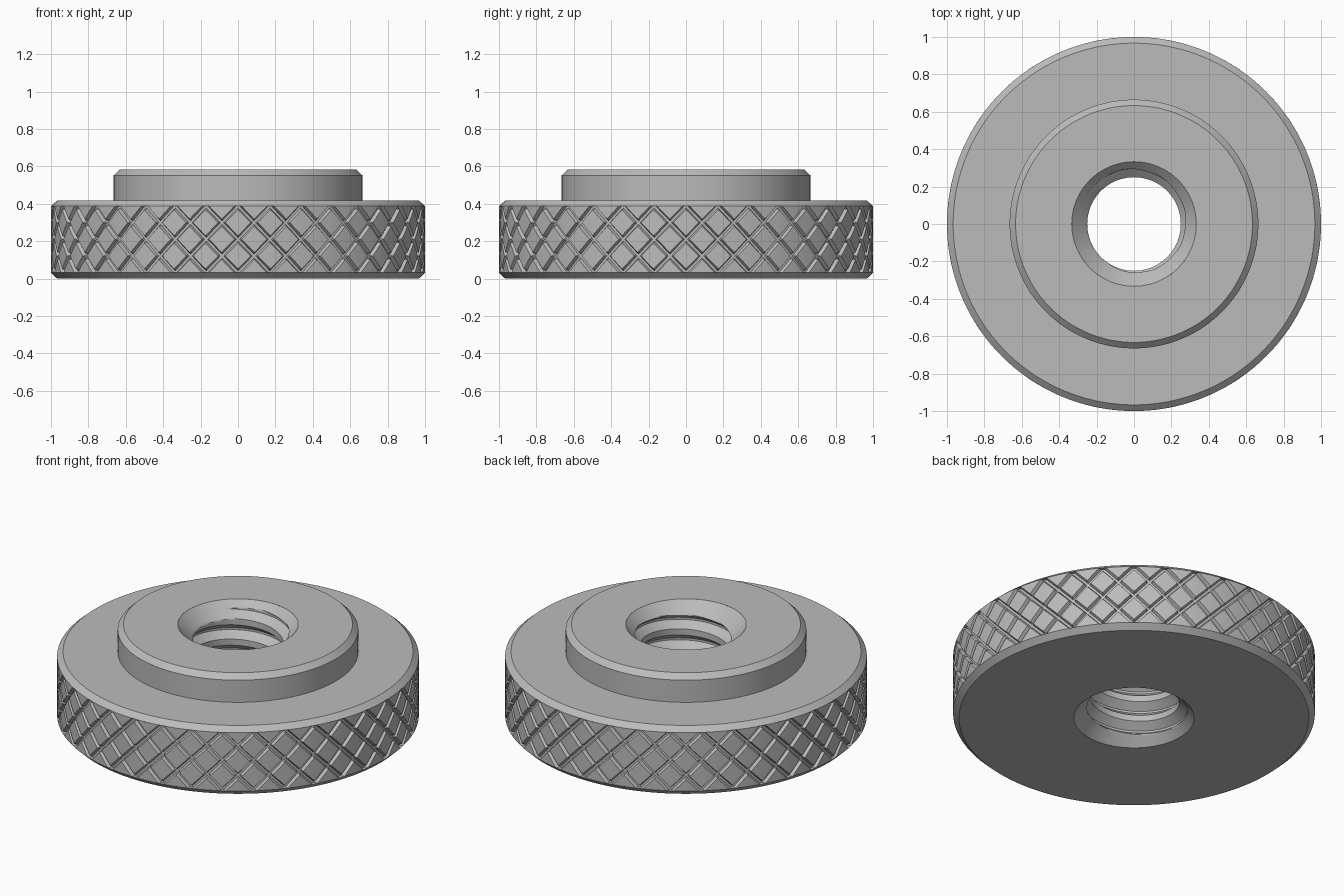
import bpy, bmesh, math
from math import pi, cos, sin

if "Cube" in bpy.data.objects:
    bpy.data.objects.remove(bpy.data.objects["Cube"])

steel = bpy.data.materials.new("steel grey")
steel.diffuse_color = (0.5, 0.5, 0.5, 1)
steel.use_nodes = True
steel.node_tree.nodes["Principled BSDF"].inputs["Base Color"].default_value = steel.diffuse_color

H = 0.583            # total height
RIM_LO, RIM_HI = 0.032, 0.388
BORE, ROOT, MOUTH = 0.25, 0.295, 0.333
PITCH = 0.125


def finish(bm, name, angle):
    mesh = bpy.data.meshes.new(name)
    bm.to_mesh(mesh)
    bm.free()
    mesh.materials.append(steel)
    ob = bpy.data.objects.new(name, mesh)
    bpy.context.collection.objects.link(ob)
    bpy.ops.object.select_all(action='DESELECT')
    ob.select_set(True)
    bpy.context.view_layer.objects.active = ob
    bpy.ops.object.shade_smooth_by_angle(angle=math.radians(angle))
    return ob


def lathe(profile, name, n=144):
    bm = bmesh.new()
    rings = [[bm.verts.new((r * cos(2*pi*k/n), r * sin(2*pi*k/n), z))
              for k in range(n)] for r, z in profile]
    for a, b in zip(rings, rings[1:]):
        for k in range(n):
            m = (k + 1) % n
            bm.faces.new((a[k], a[m], b[m], b[k]))
    return finish(bm, name, 30)


def cut(bm, z, up):
    bmesh.ops.bisect_plane(bm, geom=bm.verts[:] + bm.edges[:] + bm.faces[:],
                           dist=1e-6, plane_co=(0, 0, z), plane_no=(0, 0, up),
                           clear_outer=True)


# Stepped body: flange with chamfers, recess behind the knurl, and boss
lathe([(MOUTH, 0), (0.967, 0), (1, RIM_LO), (0.97, RIM_LO), (0.97, RIM_HI),
       (1, RIM_HI), (0.967, 0.417), (0.665, 0.417), (0.665, 0.552),
       (0.633, H), (MOUTH, H)], "stepped_body")

# Diamond knurl: two crossing sets of grooves, laid out flat then wrapped
N, CELL_H, DEPTH = 36, 0.178, 0.02
STEPS = [(-0.11, 0), (-0.05, DEPTH), (0.05, DEPTH), (0.11, 0), (0.37, 0), (0.63, 0)]
ticks = [(c + s, d) for c in range(-2, N + 3) for s, d in STEPS]
bm = bmesh.new()
depth = bm.verts.layers.float.new("depth")
grid = {}


def knurl_vert(i, j):
    j_mod, i_mod = j, i
    if (i, j) not in grid:
        (u, du), (v, dv) = ticks[i], ticks[j]
        vert = bm.verts.new(((u + v) * pi / N, 0, 0.21 + (u - v) * CELL_H / 2))
        vert[depth] = max(du, dv)
        grid[i, j] = vert
    return grid[i, j]


for i in range(len(ticks) - 1):
    for j in range(max(0, i - 18), min(len(ticks) - 1, i + 18)):
        bm.faces.new((knurl_vert(i, j), knurl_vert(i, j + 1),
                      knurl_vert(i + 1, j + 1), knurl_vert(i + 1, j)))
cut(bm, RIM_HI, 1)
cut(bm, RIM_LO, -1)
for x, side in ((0, -1), (2 * pi, 1)):
    bmesh.ops.bisect_plane(bm, geom=bm.verts[:] + bm.edges[:] + bm.faces[:],
                           dist=1e-6, plane_co=(x, 0, 0), plane_no=(side, 0, 0),
                           clear_outer=True)
for v in bm.verts:
    t, r = v.co.x, 1 - v[depth]
    v.co = (r * cos(t), r * sin(t), v.co.z)
bmesh.ops.remove_doubles(bm, verts=bm.verts[:], dist=1e-5)
bmesh.ops.recalc_face_normals(bm, faces=bm.faces[:])
probe = bm.faces[:][0]
if probe.normal.dot(probe.calc_center_median()) < 0:
    bmesh.ops.reverse_faces(bm, faces=bm.faces[:])
finish(bm, "knurled_grip", 25)

# Threaded bore: helical rows with V grooves, countersunk at both mouths
SEG, SUB = 96, 20
bm = bmesh.new()
rows = range(-SUB, int((H / PITCH + 1) * SUB) + 1)
helix = [[bm.verts.new((2*pi*k/SEG, 0, (row / SUB + k / SEG) * PITCH))
          for k in range(SEG + 1)] for row in rows]
for a, b in zip(helix, helix[1:]):
    for k in range(SEG):
        bm.faces.new((a[k], b[k], b[k + 1], a[k + 1]))
cut(bm, H, 1)
cut(bm, 0, -1)
for v in bm.verts:
    t, z = v.co.x, v.co.z
    phase = abs((z / PITCH - t / (2 * pi)) % 1 - 0.5) * 2
    thread = BORE + (ROOT - BORE) * min(1, max(0, (phase - 0.3) / 0.6))
    r = max(thread, MOUTH - min(z, H - z))
    v.co = (r * cos(t), r * sin(t), z)
bmesh.ops.remove_doubles(bm, verts=bm.verts[:], dist=1e-5)
finish(bm, "threaded_bore", 25)
